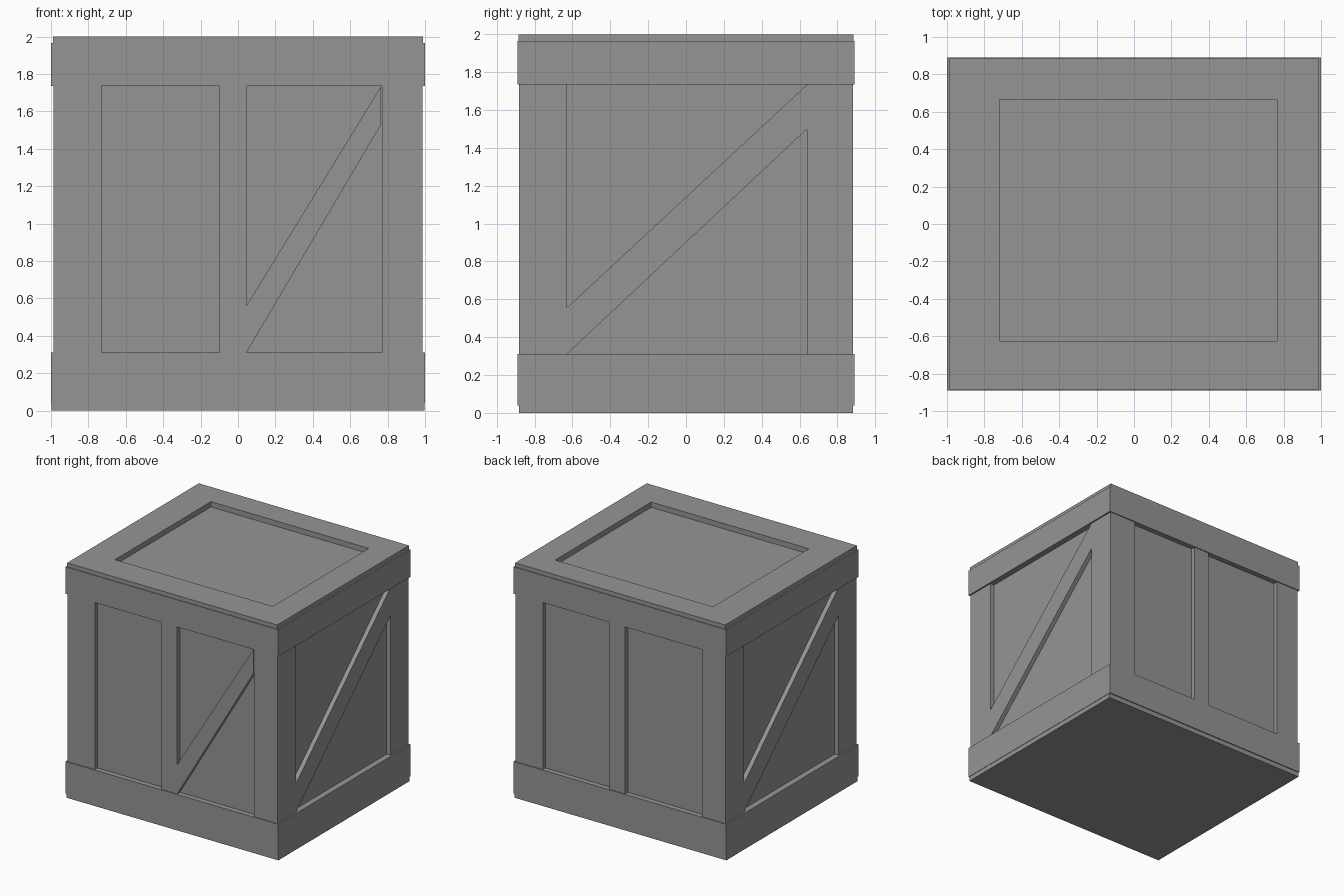
import bpy
import bmesh
from math import radians
from mathutils import Matrix

default = bpy.data.objects.get("Cube")
if default:
    bpy.data.objects.remove(default, do_unlink=True)

grey = bpy.data.materials.new("plain grey")
grey.use_nodes = True
colour = (0.3, 0.3, 0.3, 1)
grey.diffuse_color = colour
grey.node_tree.nodes["Principled BSDF"].inputs["Base Color"].default_value = colour


def prism(name, outline, thickness, matrix):
    """Extrude a flat outline along local z, then place it with a matrix."""
    bm = bmesh.new()
    face = bm.faces.new([bm.verts.new((u, v, 0)) for u, v in outline])
    top = bmesh.ops.extrude_face_region(bm, geom=[face])["geom"]
    verts = [e for e in top if isinstance(e, bmesh.types.BMVert)]
    bmesh.ops.translate(bm, verts=verts, vec=(0, 0, thickness))
    bmesh.ops.transform(bm, matrix=matrix, verts=bm.verts)
    bmesh.ops.recalc_face_normals(bm, faces=bm.faces)
    mesh = bpy.data.meshes.new(name)
    bm.to_mesh(mesh)
    bm.free()
    mesh.materials.append(grey)
    obj = bpy.data.objects.new(name, mesh)
    bpy.context.collection.objects.link(obj)
    return obj


def rect(u0, u1, v0, v1):
    return [(u0, v0), (u1, v0), (u1, v1), (u0, v1)]


def slab(name, x0, x1, y0, y1, z0, z1):
    prism(name, rect(x0, x1, y0, y1), z1 - z0, Matrix.Translation((0, 0, z0)))


def wall_board(name, outline, inner, outer, turn):
    """Upright board: outline is (across, height), turned about z from the front."""
    place = (Matrix.Rotation(radians(turn), 4, "Z")
             @ Matrix.Translation((0, -inner, 0))
             @ Matrix.Rotation(radians(90), 4, "X"))
    prism(name, outline, outer - inner, place)


LOW, HIGH = 0.31, 1.735          # inner edges of the bottom and top rails
CORE_X, CORE_Y = 0.95, 0.845     # recessed panel planes

# Recessed panels and the base
slab("inner_panels", -CORE_X, CORE_X, -CORE_Y, CORE_Y, 0.02, 1.955)
slab("base", -0.997, 0.997, -0.882, 0.882, 0, 0.04)


def wall(side, turn, inner, post_out, rail_out, post_end, rail_end, posts, brace):
    for label, z0, z1 in (("bottom", 0.04, LOW), ("top", HIGH, 1.965)):
        wall_board(f"{side}_{label}_rail", rect(-rail_end, rail_end, z0, z1),
                   inner, rail_out, turn)
    edges = [-post_end, *posts, post_end]
    for i in range(0, len(edges), 2):
        wall_board(f"{side}_post_{i // 2 + 1}", rect(edges[i], edges[i + 1], LOW, HIGH),
                   inner, post_out, turn)
    if brace:
        u0, u1, rise_start, rise_end = brace
        wall_board(f"{side}_diagonal_brace",
                   [(u0, LOW), (u1, rise_end), (u1, HIGH), (u0, rise_start)],
                   inner, post_out, turn)


# Front and back walls: three posts, the front one braced
for side, turn, brace in (("front", 0, (0.045, 0.765, 0.56, 1.53)), ("back", 180, None)):
    wall(side, turn, CORE_Y, 0.882, 0.89, 0.987, 1.0,
         (-0.73, -0.1, 0.045, 0.77), brace)

# Side walls: two posts and a brace, butted between the front and back boards
for side, turn in (("left", 90), ("right", 270)):
    wall(side, turn, CORE_X, 0.987, 1.0, CORE_Y, CORE_Y,
         (-0.63, 0.64), (-0.63, 0.64, 0.555, 1.5))

# Lid frame
EX, EY = 0.988, 0.885
for name, x0, x1, y0, y1 in (("lid_right_board", -EX, -0.72, -EY, EY),
                             ("lid_left_board", 0.765, EX, -EY, EY),
                             ("lid_front_board", -0.72, 0.765, -EY, -0.625),
                             ("lid_back_board", -0.72, 0.765, 0.665, EY)):
    slab(name, x0, x1, y0, y1, 1.95, 2.0)
